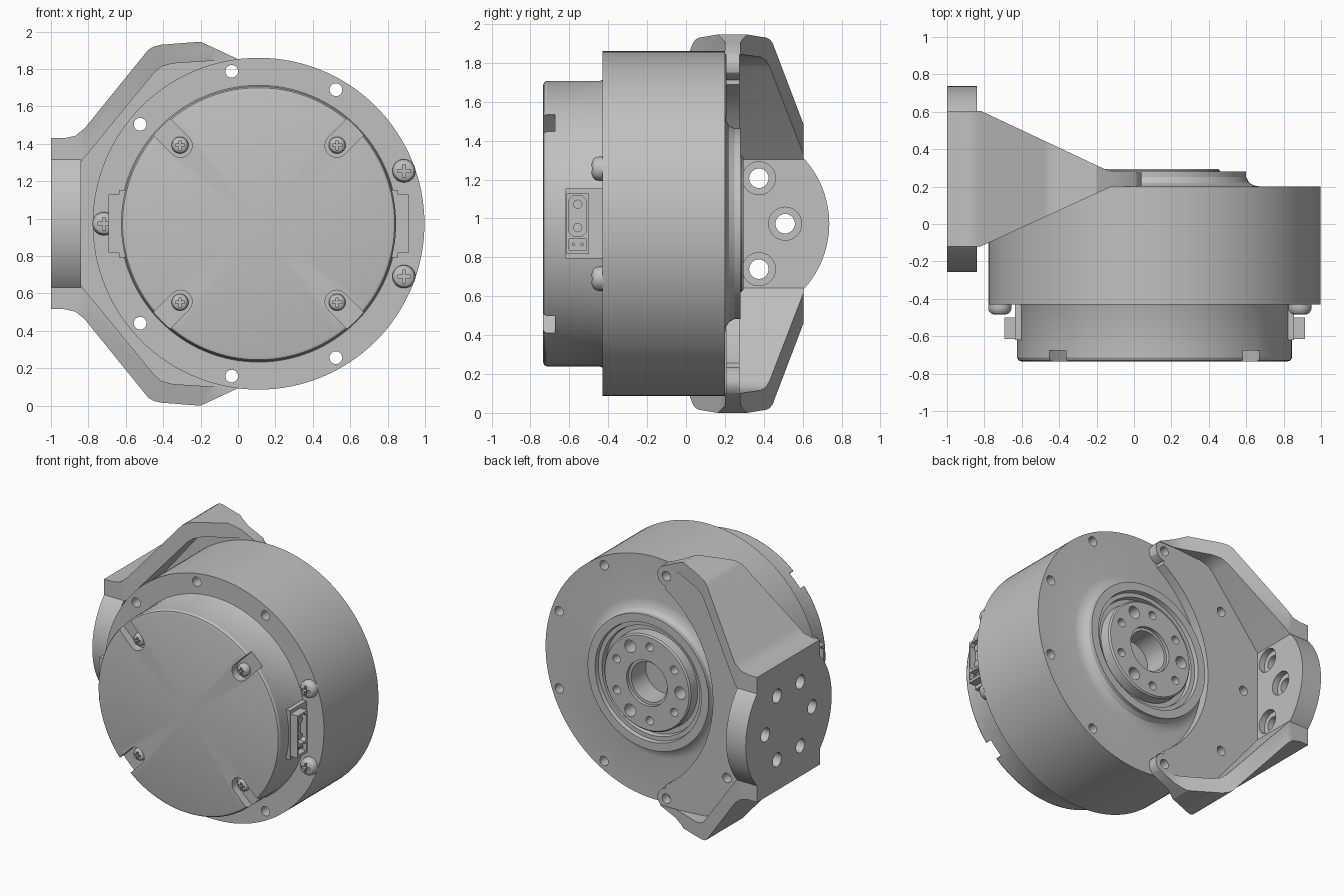
import bpy, bmesh, math
from mathutils import Vector

cube = bpy.data.objects.get("Cube")
if cube:
    bpy.data.objects.remove(cube, do_unlink=True)

CX, CZ = 0.11, 0.973      # motor axis, running along y
PY = 0.24                 # mounting plate centre in y

grey = bpy.data.materials.new("machined_grey")
grey.use_nodes = True
colour = (0.53, 0.53, 0.53, 1)
grey.diffuse_color = colour
grey.node_tree.nodes["Principled BSDF"].inputs["Base Color"].default_value = colour


def finish(bm, name):
    bmesh.ops.recalc_face_normals(bm, faces=bm.faces)
    mesh = bpy.data.meshes.new(name)
    bm.to_mesh(mesh)
    bm.free()
    mesh.materials.append(grey)
    obj = bpy.data.objects.new(name, mesh)
    bpy.context.collection.objects.link(obj)
    return obj


def prism(name, polys, axis, lo, hi):
    """Extrude outlines along an axis; outlines use the other two axes in order."""
    place = {"x": lambda a, b, t: (t, a, b),
             "y": lambda a, b, t: (a, t, b),
             "z": lambda a, b, t: (a, b, t)}[axis]
    bm = bmesh.new()
    for poly in polys:
        face = bm.faces.new([bm.verts.new(place(a, b, lo)) for a, b in poly])
        ext = bmesh.ops.extrude_face_region(bm, geom=[face])
        moved = [v for v in ext["geom"] if isinstance(v, bmesh.types.BMVert)]
        bmesh.ops.translate(bm, verts=moved, vec=Vector(place(0, 0, hi - lo)))
    # keep the starting caps so each solid is closed
    return finish(bm, name)


def lathe(name, profile, x=CX, z=CZ, steps=96):
    """Turn a (radius, y) profile round a line along y."""
    bm = bmesh.new()
    verts = [bm.verts.new((x + r, y, z)) for r, y in profile]
    edges = [bm.edges.new(p) for p in zip(verts, verts[1:])]
    bmesh.ops.spin(bm, geom=verts + edges, cent=(x, 0, z), axis=(0, 1, 0),
                   angle=math.tau, steps=steps)
    bmesh.ops.remove_doubles(bm, verts=bm.verts, dist=0.0003)
    return finish(bm, name)


def circle(a, b, r, n=24):
    return [(a + r * math.cos(math.tau * i / n), b + r * math.sin(math.tau * i / n))
            for i in range(n)]


def rect(a0, a1, b0, b1):
    return [(a0, b0), (a1, b0), (a1, b1), (a0, b1)]


def polar(r, deg, a=CX, b=CZ):
    t = math.radians(deg)
    return a + r * math.cos(t), b + r * math.sin(t)


def boolean(obj, cutter, operation="DIFFERENCE", keep=False):
    mod = obj.modifiers.new("bool", "BOOLEAN")
    mod.operation, mod.solver, mod.object = operation, "EXACT", cutter
    bpy.context.view_layer.objects.active = obj
    bpy.ops.object.modifier_apply(modifier=mod.name)
    if not keep:
        bpy.data.objects.remove(cutter, do_unlink=True)


# motor housing with the stepped output boss on its back
housing = lathe("motor_housing", [
    (0, -0.43), (0.887, -0.43), (0.887, 0.2), (0.57, 0.2), (0.53, 0.206),
    (0.505, 0.222), (0.49, 0.25), (0.49, 0.28), (0.43, 0.28), (0.425, 0.25),
    (0.395, 0.25), (0.39, 0.215), (0.355, 0.215), (0.35, 0.285), (0.34, 0.295),
    (0.165, 0.295), (0.165, 0.27), (0.145, 0.27), (0.145, 0.1), (0, 0.1)], steps=128)

# bracket: side outline crossed with the tapered plan
lug = [polar(0.075, d, -0.034, 0.814) for d in (55, 25, 0, -30, -60, -85)]
half = [(-1, 0.457), (-0.93, 0.457), (-0.87, 0.47), (-0.82, 0.51), (-0.48, 0.93),
        (-0.45, 0.948), (-0.41, 0.957), (-0.2, 0.973)] + lug


def mirrored(pts):
    return [(x, CZ + z) for x, z in pts] + [(x, CZ - z) for x, z in reversed(pts)]


bracket = prism("mounting_bracket", [mirrored(half)], "y", -0.4, 0.9)
plan = [(-1.1, -0.12), (-0.82, -0.12), (-0.12, 0.2), (0.2, 0.2), (0.2, 0.28),
        (-0.11, 0.28), (-0.16, 0.295), (-0.82, 0.605), (-1.1, 0.605)]
boolean(bracket, prism("plan", [plan], "z", -0.2, 2.2), "INTERSECT")
cavity = mirrored([(-0.84, 0.33), (-0.45, 0.805), (-0.41, 0.84), (-0.35, 0.857),
                   (-0.15, 0.87), (0.4, 0.87)])
for lo, hi in ((-1, 0.205), (0.275, 1.1)):
    boolean(bracket, prism("cavity", [cavity], "y", lo, hi))
boolean(bracket, prism("boss_clearance", [circle(0.45, CZ, 0.86, 128)], "y", -1, 1))

# round mounting disc, flattened at top and bottom
disc = [(a, max(CZ - 0.455, min(CZ + 0.455, b))) for a, b in circle(PY, CZ, 0.497, 80)]
plate = prism("mounting_disc", [disc], "x", -0.9995, -0.8405)

# bolt circle through the housing and bracket
bolts = [polar(0.827, 20 + 40 * i) for i in range(9)]
drill = prism("bolt_drill", [circle(a, b, 0.034) for a, b in bolts], "y", -0.7, 0.7)
boolean(housing, drill, keep=True)
boolean(bracket, drill)

# output flange holes
big = [circle(*polar(0.27, d), 0.045) for d in (60, 180, 300)]
small = [circle(*polar(0.27, d + s), 0.03) for d in (60, 180, 300) for s in (-35, 35)]
boolean(housing, prism("flange_drill", big + small, "y", 0.12, 0.5))

# six counterbored mounting holes
hexagon = [polar(0.27, 60 * i, PY, CZ) for i in range(6)]
for radius, lo, hi in ((0.05, -1.2, -0.7), (0.085, -0.885, -0.78)):
    tool = prism("mount_drill", [circle(a, b, radius, 32) for a, b in hexagon], "x", lo, hi)
    boolean(bracket, tool, keep=True)
    boolean(plate, tool)

# front cover with four screw slots
cover = lathe("front_cover", [(0, -0.735), (0.71, -0.735), (0.727, -0.73), (0.735, -0.715),
                              (0.735, -0.44), (0.745, -0.42), (0, -0.42)], steps=128)
slots = []
for d in (45, 135, 225, 315):
    inner = [polar(0.062, d + 90 + 15 * i, *polar(0.59, d)) for i in range(13)]
    outer = [polar(0.062, d + s, *polar(0.95, d)) for s in (-90, 90)]
    slots.append(inner + outer)
boolean(cover, prism("slot_cutter", slots, "y", -0.9, -0.675))


# cross-head screws
def screw(name, x, z, y, r, h):
    head = lathe(name, [(0, y - h), (r * 0.5, y - h), (r * 0.8, y - h * 0.85),
                        (r * 0.96, y - h * 0.6), (r, y - h * 0.35), (r, y + 0.01),
                        (0, y + 0.01)], x, z, 32)
    w, t = r * 0.55, r * 0.13
    cross = [(-w, -t), (-t, -t), (-t, -w), (t, -w), (t, -t), (w, -t),
             (w, t), (t, t), (t, w), (-t, w), (-t, t), (-w, t)]
    boolean(head, prism("cross", [[(x + a, z + b) for a, b in cross]], "y",
                        y - 2 * h, y - h * 0.45))


for i in (0, 4, 8):
    screw("housing_screw", *bolts[i], -0.43, 0.062, 0.055)
for d in (45, 135, 225, 315):
    screw("cover_screw", *polar(0.594, d), -0.675, 0.045, 0.045)

# a cable connector on each side of the cover
for s, side in ((1, "left"), (-1, "right")):
    def span(a, b):
        return sorted((CX + s * a, CX + s * b))

    prism(side + "_connector_flange", [rect(-0.62, -0.425, CZ - 0.18, CZ + 0.18)], "x",
          *span(0.68, 0.745))
    shell = prism(side + "_connector", [rect(-0.615, -0.5, CZ - 0.155, CZ + 0.155)], "x",
                  *span(0.69, 0.803))
    lo, hi, c = CZ - 0.062, CZ + 0.142, 0.02
    socket = [(-0.603 + c, lo), (-0.512 - c, lo), (-0.512, lo + c), (-0.512, hi - c),
              (-0.512 - c, hi), (-0.603 + c, hi), (-0.603, hi - c), (-0.603, lo + c)]
    signal = rect(-0.603, -0.512, CZ - 0.135, CZ - 0.078)
    boolean(shell, prism("socket", [socket, signal], "x", *span(0.755, 0.9)))
    pins = [circle(-0.557, CZ + z, 0.024, 16) for z in (-0.02, 0.1)]
    pins += [circle(-0.557 + y, CZ - 0.106, 0.009, 8) for y in (-0.022, 0.022)]
    prism(side + "_connector_pins", pins, "x", *span(0.75, 0.785))

# smooth round surfaces, keep machined edges crisp
for obj in [o for o in bpy.context.scene.objects if o.type == "MESH"]:
    bpy.ops.object.select_all(action="DESELECT")
    obj.select_set(True)
    bpy.context.view_layer.objects.active = obj
    bpy.ops.object.shade_smooth_by_angle(angle=math.radians(28))
